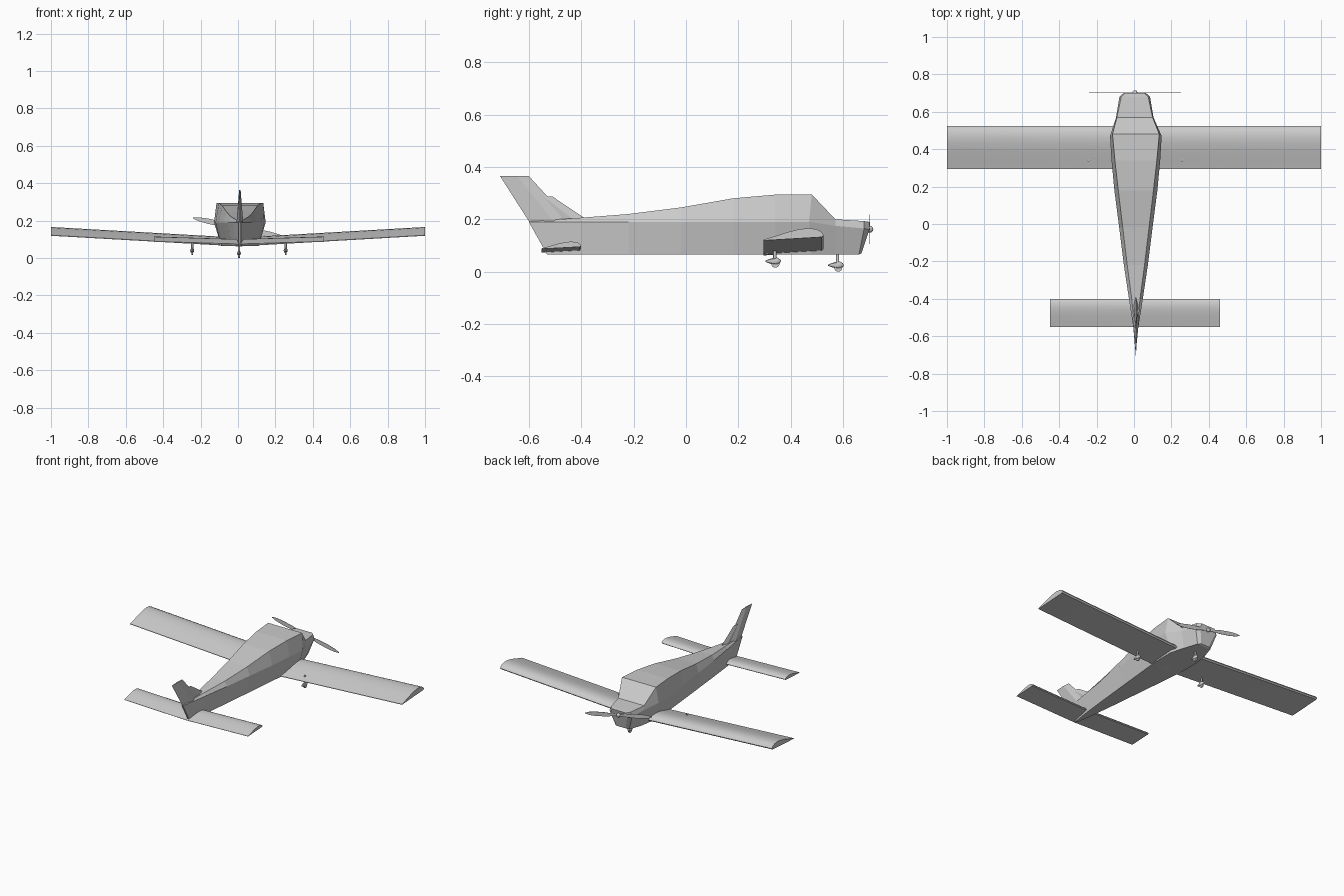
import bpy, bmesh, math
from mathutils import Vector, Matrix

cube = bpy.data.objects.get("Cube")
if cube:
    bpy.data.objects.remove(cube)

grey = bpy.data.materials.new("light grey")
grey.use_nodes = True
grey.diffuse_color = (0.6, 0.6, 0.6, 1)
grey.node_tree.nodes["Principled BSDF"].inputs["Base Color"].default_value = (0.6, 0.6, 0.6, 1)


def finish(name, bm, smooth=None):
    bmesh.ops.recalc_face_normals(bm, faces=bm.faces)
    mesh = bpy.data.meshes.new(name)
    bm.to_mesh(mesh)
    bm.free()
    mesh.materials.append(grey)
    obj = bpy.data.objects.new(name, mesh)
    bpy.context.collection.objects.link(obj)
    if smooth:
        bpy.ops.object.select_all(action='DESELECT')
        obj.select_set(True)
        bpy.context.view_layer.objects.active = obj
        bpy.ops.object.shade_smooth_by_angle(angle=math.radians(smooth))
    return obj


def loft(name, rings, smooth=None):
    """Skin a list of equal-length point rings and cap both ends."""
    bm = bmesh.new()
    loops = [[bm.verts.new(p) for p in ring] for ring in rings]
    n = len(loops[0])
    for a, b in zip(loops, loops[1:]):
        for i in range(n):
            j = (i + 1) % n
            bm.faces.new((a[i], a[j], b[j], b[i]))
    bm.faces.new(loops[0])
    bm.faces.new(loops[-1])
    return finish(name, bm, smooth)


# Fuselage: bottom, belt and roof, each as (y, half width, z)
CENTRE = 0.01
stations = [
    ((-0.53, 0.006, 0.065), (-0.60, 0.006, 0.19), (-0.60, 0.003, 0.192)),
    ((-0.40, 0.025, 0.065), (-0.40, 0.037, 0.19), (-0.40, 0.022, 0.206)),
    ((-0.22, 0.045, 0.065), (-0.22, 0.064, 0.19), (-0.22, 0.046, 0.22)),
    ((-0.02, 0.065, 0.065), (-0.02, 0.089, 0.19), (-0.02, 0.07, 0.245)),
    ((0.18, 0.085, 0.065), (0.18, 0.115, 0.19), (0.18, 0.094, 0.28)),
    ((0.34, 0.10, 0.065), (0.34, 0.130, 0.19), (0.34, 0.112, 0.294)),
    ((0.48, 0.10, 0.065), (0.47, 0.138, 0.19), (0.48, 0.125, 0.295)),
    ((0.57, 0.08, 0.065), (0.57, 0.10, 0.175), (0.57, 0.095, 0.20)),
    ((0.66, 0.05, 0.065), (0.68, 0.082, 0.165), (0.68, 0.072, 0.193)),
    ((0.67, 0.03, 0.07), (0.70, 0.06, 0.16), (0.70, 0.05, 0.19)),
]
rings = []
for low, belt, roof in stations:
    cx = CENTRE if low[0] < 0.5 else 0.004
    right = [(cx + w, y, z) for y, w, z in (low, belt, roof)]
    left = [(cx - w, y, z) for y, w, z in (roof, belt, low)]
    rings.append(right + left)
loft("fuselage", rings)

# Wing and tailplane: flat-bottomed aerofoil as (chord fraction, height fraction)
FOIL = [(0, 0), (0.0, 0.07), (0.2, 0.36), (0.4, 0.68), (0.6, 0.92), (0.75, 1),
        (0.88, 0.92), (0.96, 0.72), (1, 0.45), (0.97, 0.28)]


def aerofoil(name, back, front, root_z, tip_z, thick, left_tip, right_tip):
    rows = []
    for x, z in ((right_tip, tip_z), (0.005, root_z), (left_tip, tip_z)):
        rows.append([(x, back + c * (front - back), z + h * thick) for c, h in FOIL])
    return loft(name, rows, 30)


aerofoil("main_wing", 0.295, 0.525, 0.062, 0.119, 0.047, 1, -1)
aerofoil("tailplane", -0.552, -0.40, 0.073, 0.087, 0.028, 0.46, -0.45)


# Fin and dorsal fillet: diamond sections that thin out upwards
def fin(name, sections):
    rows = []
    for back, front, z_back, z_front, half in sections:
        mid, zm = back + 0.6 * (front - back), z_back + 0.6 * (z_front - z_back)
        rows.append([(CENTRE, back, z_back), (CENTRE + half, mid, zm),
                     (CENTRE, front, z_front), (CENTRE - half, mid, zm)])
    return loft(name, rows)


fin("tail_fin", [(-0.595, -0.44, 0.185, 0.19, 0.018), (-0.71, -0.60, 0.365, 0.365, 0.004)])
fin("dorsal_fillet", [(-0.50, -0.385, 0.195, 0.203, 0.012), (-0.60, -0.51, 0.29, 0.287, 0.004)])

# Propeller: two leaf-shaped blades on a small spinner
HUB = Vector((0.005, 0.702, 0.162))
for side, label in ((1, "left"), (-1, "right")):
    rows = []
    for r, w in ((0.0, 0.005), (0.04, 0.008), (0.10, 0.013), (0.17, 0.014), (0.22, 0.010), (0.252, 0.002)):
        turn = Matrix.Rotation(math.radians(12), 3, 'Y')
        section = [(-w, 0.001), (w, 0.001), (w, -0.001), (-w, -0.001)]
        rows.append([HUB + turn @ Vector((side * r, d, w0)) for w0, d in section])
    loft("propeller_blade_" + label, rows)

bm = bmesh.new()
bmesh.ops.create_uvsphere(bm, u_segments=16, v_segments=10, radius=0.013,
                          matrix=Matrix.Translation(HUB))
finish("spinner", bm, 40)


# Landing gear: teardrop spat, small wheel and strut
def cylinder(name, radius, depth, matrix):
    bm = bmesh.new()
    bmesh.ops.create_cone(bm, cap_ends=True, segments=16, radius1=radius, radius2=radius,
                          depth=depth, matrix=matrix)
    finish(name, bm, 40)


SPAT = [(-0.032, 0.002), (-0.02, 0.006), (0, 0.011), (0.014, 0.011), (0.024, 0.006), (0.027, 0.001)]
for label, x, y, z, top in (("left", 0.255, 0.335, 0.015, 0.10),
                            ("right", -0.245, 0.335, 0.015, 0.10),
                            ("nose", 0.005, 0.575, 0.0, 0.08)):
    rows = []
    for d, w in SPAT:
        rows.append([(x + w * math.cos(a * math.pi / 4), y + d,
                      z + 0.025 + 1.2 * w * math.sin(a * math.pi / 4)) for a in range(8)])
    loft(label + "_wheel_spat", rows, 40)
    cylinder(label + "_wheel", 0.016, 0.009,
             Matrix.Translation((x, y + 0.006, z + 0.016)) @ Matrix.Rotation(math.pi / 2, 4, 'Y'))
    cylinder(label + "_strut", 0.006, top - z - 0.025,
             Matrix.Translation((x, y + 0.004, (top + z + 0.025) / 2)))
